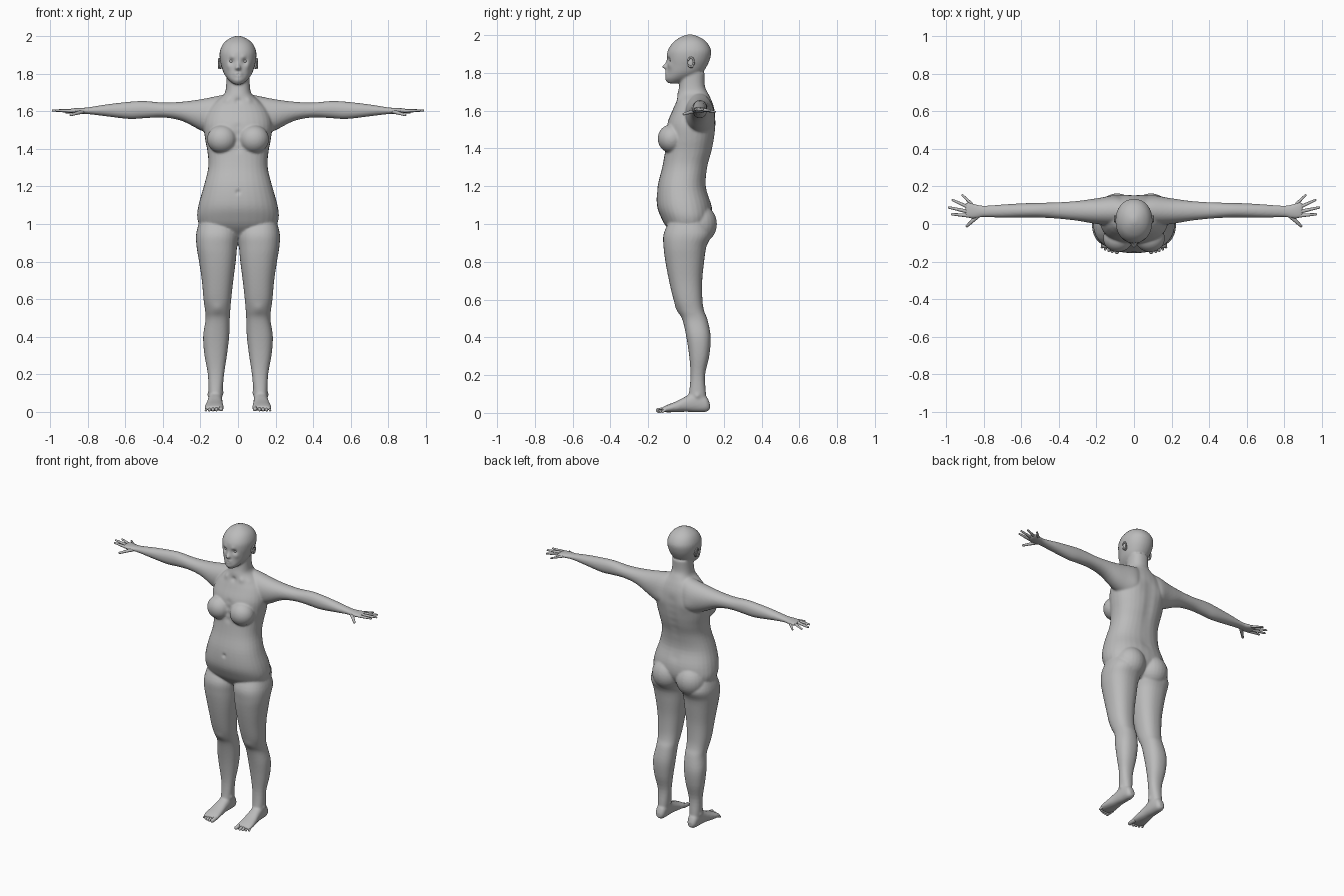
import bpy, bmesh, math
from mathutils import Vector, Matrix, kdtree

cube = bpy.data.objects.get("Cube")
if cube:
    bpy.data.objects.remove(cube, do_unlink=True)

grey = bpy.data.materials.new("plain_grey")
grey.use_nodes = True
grey.diffuse_color = (0.5, 0.5, 0.5, 1)
grey.node_tree.nodes["Principled BSDF"].inputs["Base Color"].default_value = (0.5, 0.5, 0.5, 1)

SIDES = {"left": 1, "right": -1}


def make_object(name, bm):
    bmesh.ops.recalc_face_normals(bm, faces=bm.faces)
    mesh = bpy.data.meshes.new(name)
    bm.to_mesh(mesh)
    bm.free()
    finish(mesh)
    ob = bpy.data.objects.new(name, mesh)
    bpy.context.scene.collection.objects.link(ob)
    return ob


def finish(mesh):
    mesh.materials.clear()
    mesh.materials.append(grey)
    for p in mesh.polygons:
        p.use_smooth = True


def smooth_rows(rows, steps=4):
    """Catmull-Rom interpolation between profile rows."""
    out = []
    for i in range(len(rows) - 1):
        p0, p1 = rows[max(i - 1, 0)], rows[i]
        p2, p3 = rows[i + 1], rows[min(i + 2, len(rows) - 1)]
        for k in range(steps):
            t = k / steps
            out.append([b + t / 2 * (c - a + t * (2 * a - 5 * b + 4 * c - d + t * (3 * (b - c) + d - a)))
                        for a, b, c, d in zip(p0, p1, p2, p3)])
    return out + [rows[-1]]


def loft(bm, axis, rows, side=1, power=2.3, n=32):
    """Rows are position, then low and high limits of both cross directions."""
    rings = []
    for pos, a0, a1, b0, b1 in smooth_rows(rows):
        ring = []
        for i in range(n):
            ang = math.tau * i / n
            c, s = math.cos(ang), math.sin(ang)
            a = (a0 + a1) / 2 + (a1 - a0) / 2 * math.copysign(abs(c) ** (2 / power), c)
            b = (b0 + b1) / 2 + (b1 - b0) / 2 * math.copysign(abs(s) ** (2 / power), s)
            x, y, z = {"x": (pos, a, b), "y": (a, pos, b), "z": (a, b, pos)}[axis]
            ring.append(bm.verts.new((x * side, y, z)))
        rings.append(ring)
    for r, q in zip(rings, rings[1:]):
        for i in range(n):
            bm.faces.new((r[i], r[(i + 1) % n], q[(i + 1) % n], q[i]))
    bm.faces.new(rings[0])
    bm.faces.new(rings[-1])


def centred(rows):
    return [(z, -h, h, front, back) for z, h, front, back in rows]


def ball(bm, centre, radii, tilt=0):
    m = Matrix.Translation(centre) @ Matrix.Rotation(tilt, 4, "X") @ Matrix.Diagonal((*radii, 1))
    bmesh.ops.create_uvsphere(bm, u_segments=24, v_segments=16, radius=1, matrix=m)


def capsule(bm, a, b, ra, rb, flat=1.0):
    """Round-ended tapered rod from a to b."""
    a, b = Vector(a), Vector(b)
    turn = (b - a).to_track_quat("Z", "Y")
    made = bmesh.ops.create_uvsphere(bm, u_segments=12, v_segments=8, radius=1)
    for v in made["verts"]:
        end, r = (b, rb) if v.co.z > 0.01 else (a, ra)
        off = turn @ (v.co * r)
        off.z *= flat
        v.co = end + off


def sculpt(mesh, strokes):
    """Push the surface softly: centre, radius, offset, on both sides."""
    tree = kdtree.KDTree(len(mesh.vertices))
    for v in mesh.vertices:
        tree.insert(v.co, v.index)
    tree.balance()
    for (x, y, z), radius, push in strokes:
        for s in ((1, -1) if x else (1,)):
            for _, i, d in tree.find_range((x * s, y, z), radius * 2.5):
                f = math.exp(-(d / radius) ** 2)
                mesh.vertices[i].co += Vector((push[0] * s, push[1], push[2])) * f


# Torso and neck: height, half width, front, back
torso = [(.93, .08, -.05, .07), (.98, .19, -.1, .115), (1.03, .217, -.13, .138),
         (1.1, .211, -.154, .135), (1.2, .183, -.15, .106), (1.3, .159, -.126, .114),
         (1.38, .162, -.112, .136), (1.45, .175, -.106, .15), (1.53, .183, -.1, .157),
         (1.6, .165, -.072, .152), (1.65, .125, -.052, .137), (1.69, .076, -.045, .118),
         (1.73, .064, -.036, .1), (1.8, .062, -.03, .1)]
# Head from chin to crown
head = [(1.745, .022, -.095, -.04), (1.768, .05, -.108, .03), (1.8, .074, -.103, .085),
        (1.84, .088, -.1, .113), (1.88, .097, -.101, .129), (1.92, .097, -.096, .133),
        (1.96, .08, -.07, .112), (1.987, .05, -.033, .077), (2.003, .012, .005, .035)]
nose = [(1.872, .007, -.101, -.07), (1.85, .01, -.112, -.07), (1.832, .017, -.128, -.07),
        (1.82, .015, -.112, -.07)]
# Leg: height, inner, outer, front, back
leg = [(1.03, .03, .2, -.08, .1), (.95, .0, .223, -.118, .135), (.88, .005, .221, -.119, .108),
       (.8, .012, .208, -.109, .096), (.7, .025, .193, -.09, .086), (.6, .036, .184, -.066, .087),
       (.54, .041, .176, -.042, .096), (.49, .044, .173, -.018, .115), (.4, .047, .186, .002, .131),
       (.3, .059, .179, .017, .123), (.2, .074, .161, .024, .101), (.1, .083, .157, .015, .106),
       (.04, .088, .153, .0, .11)]
# Foot: depth position, inner, outer, sole, top
foot = [(.126, .102, .138, .018, .05), (.105, .088, .152, .005, .09), (.05, .084, .158, .004, .11),
        (.0, .083, .163, .006, .088), (-.05, .079, .172, .004, .062), (-.1, .076, .178, .003, .042),
        (-.128, .08, .172, .005, .028)]
# Arm with palm: distance out, front, back, underside, top
arm = [(.03, .0, .13, 1.46, 1.7), (.1, -.01, .15, 1.46, 1.685), (.2, .0, .137, 1.5, 1.665),
       (.3, .017, .123, 1.55, 1.652), (.4, .028, .116, 1.568, 1.648), (.5, .034, .113, 1.564, 1.656),
       (.58, .034, .111, 1.56, 1.652), (.7, .034, .104, 1.574, 1.638), (.8, .037, .098, 1.586, 1.622),
       (.845, .03, .106, 1.587, 1.619), (.88, .03, .116, 1.591, 1.617), (.9, .037, .112, 1.596, 1.613)]

bm = bmesh.new()
loft(bm, "z", centred(torso))
loft(bm, "z", centred(head), power=2.15)
loft(bm, "z", centred(nose), power=2)
for z in (1.804, 1.79):
    ball(bm, (0, -.099, z), (.026, .012, .008))
for s in SIDES.values():
    loft(bm, "z", leg, s)
    loft(bm, "y", foot, s)
    loft(bm, "x", arm, s, power=2.1)
    ball(bm, (.085 * s, -.076, 1.452), (.08, .074, .076))
    ball(bm, (.09 * s, .066, 1.0), (.1, .098, .105))

# Fuse the lofts into one skin
body = make_object("body", bm)
remesh = body.modifiers.new("fuse", "REMESH")
remesh.mode = "VOXEL"
remesh.voxel_size = 0.006
relax = body.modifiers.new("relax", "SMOOTH")
relax.factor = 0.5
relax.iterations = 7
graph = bpy.context.evaluated_depsgraph_get()
skin = bpy.data.meshes.new_from_object(body.evaluated_get(graph))
body.modifiers.clear()
body.data = skin

# Face, collarbones, navel, knees, ankles and back
strokes = [((.035, -.092, 1.868), .015, (0, .012, 0)),
           ((.03, -.098, 1.89), .014, (0, -.004, 0)),
           ((.05, -.085, 1.84), .018, (.002, -.004, 0)),
           ((0, -.108, 1.765), .015, (0, -.003, 0)),
           ((0, -.11, 1.797), .007, (0, .004, 0)),
           ((0, -.05, 1.655), .016, (0, .008, 0)),
           ((.06, -.045, 1.66), .018, (0, -.005, .002)),
           ((.11, -.03, 1.665), .018, (0, -.005, .002)),
           ((0, -.155, 1.17), .012, (0, .008, 0)),
           ((.11, -.045, .55), .03, (0, -.006, 0)),
           ((.155, .06, .09), .015, (.006, 0, 0)),
           ((.085, .05, .1), .015, (-.006, 0, 0)),
           ((.1, .15, 1.53), .045, (0, .006, 0))]
strokes += [((0, .14, 1.15 + .05 * i), .03, (0, -.005, 0)) for i in range(9)]
strokes += [((0, -.11, 1.4 + .04 * i), .02, (0, .005, 0)) for i in range(4)]
sculpt(skin, strokes)
finish(skin)

# Fingers: knuckle, tip and thickness
fingers = [((.885, .045, 1.603), (.97, .052, 1.606), .0105),
           ((.89, .067, 1.605), (.986, .088, 1.605), .0105),
           ((.88, .088, 1.604), (.966, .127, 1.602), .01),
           ((.866, .106, 1.601), (.915, .154, 1.594), .009),
           ((.83, .045, 1.599), (.89, -.01, 1.582), .012)]

for name, s in SIDES.items():
    bm = bmesh.new()
    for a, b, r in fingers:
        capsule(bm, (a[0] * s, *a[1:]), (b[0] * s, *b[1:]), r, r * .65, .9)
    make_object(name + "_fingers", bm)

    # Toes fan from the big inner toe to the small outer one
    bm = bmesh.new()
    for i in range(5):
        r = .0135 if i == 0 else .0105 - .0008 * i
        x = .091 + (.006 if i else 0) + .0175 * i
        tip = -.147 + .0015 * i * i
        capsule(bm, (x * s, -.105, .018), ((x + .001 * i) * s, tip, r), r, r * .95)
    make_object(name + "_toes", bm)

    # Ear: shell with a raised rim
    bm = bmesh.new()
    ball(bm, (.093 * s, .024, 1.853), (.009, .016, .028), .2)
    for i in range(9):
        u, w = (math.radians(-60 + 32 * k) for k in (i, i + 1))
        p, q = ((.101 * s, .026 + .016 * math.sin(t), 1.856 + .025 * math.cos(t)) for t in (u, w))
        capsule(bm, p, q, .005, .005)
    make_object(name + "_ear", bm)

    # Eyeball set in the socket
    bm = bmesh.new()
    ball(bm, (.035 * s, -.073, 1.868), (.014, .014, .011))
    make_object(name + "_eye", bm)
